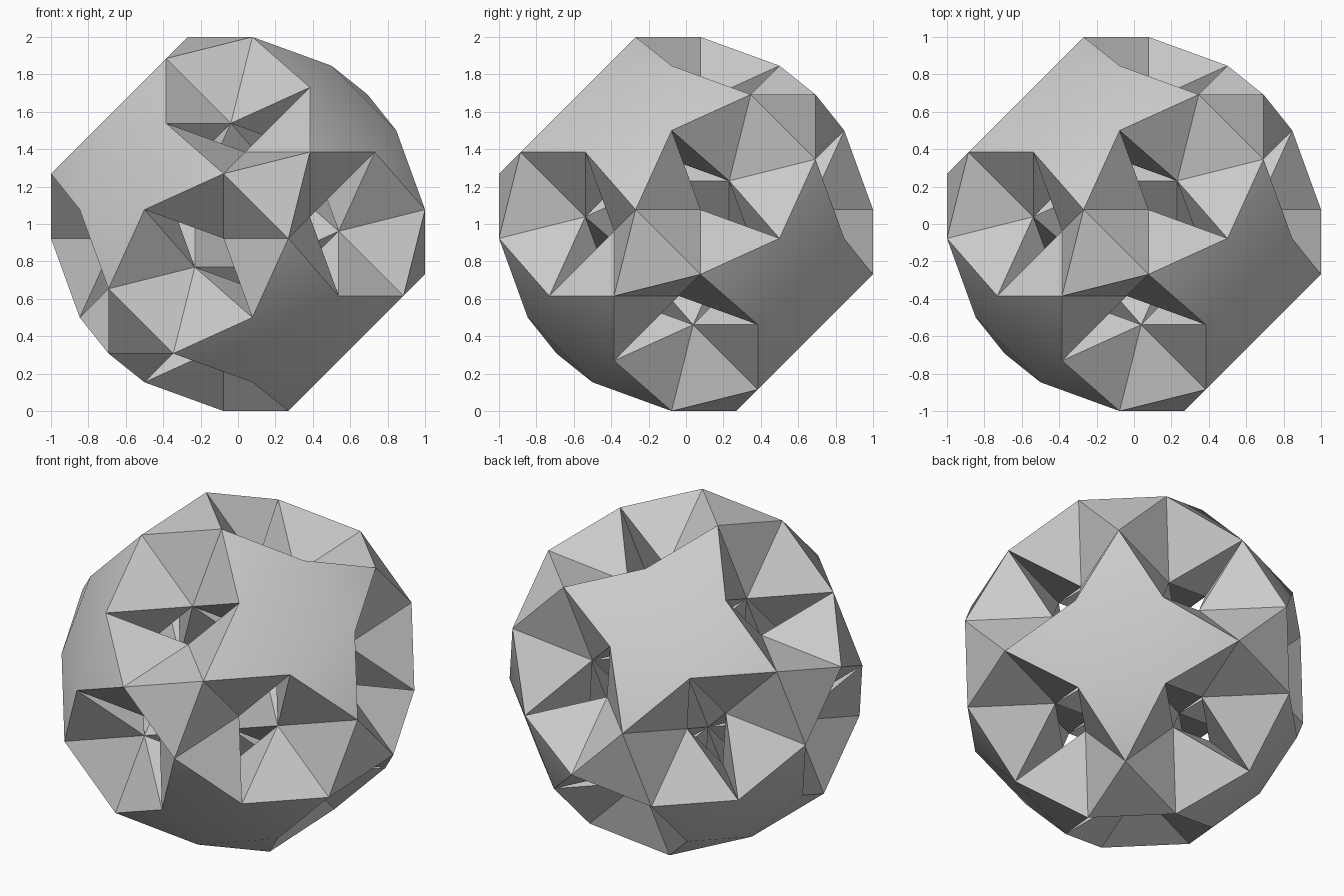
import bpy
import bmesh
from itertools import permutations, product
from math import pi, radians
from mathutils import Matrix, Vector

cube = bpy.data.objects.get("Cube")
if cube:
    bpy.data.objects.remove(cube, do_unlink=True)

# One flat colour
grey = bpy.data.materials.new("light_grey")
grey.use_nodes = True
colour = (0.6, 0.6, 0.6, 1)
grey.diffuse_color = colour
grey.node_tree.nodes["Principled BSDF"].inputs["Base Color"].default_value = colour

# One seed of each kind of face; the cube's symmetries repeat it all round
SEEDS = [
    [(8, 3, 0), (8, 0, 3), (8, -3, 0), (8, 0, -3)],   # middle of star cap
    [(7, 4, 4), (8, 3, 0), (8, 0, 3)],                # point of star cap
    [(7, 4, 4), (4, 7, 4), (4, 4, 7)],                # corner plate
    [(7, 4, 4), (4, 7, 4), (4, 4, 1)],                # funnel end
    [(7, 4, 4), (8, 3, 0), (4, 4, 1)],                # funnel side
    [(8, 3, 0), (4, 4, 1), (5, 0, 0)],                # tunnel wall
    [(5, 0, 0), (4, 4, 1), (4, 1, 4)],                # underside of cap
    [(3, 0, 0), (4, 4, 1), (4, 1, 4)],                # strut side
    [(3, 0, 0), (0, 3, 0), (4, 4, 1)],                # strut base
]


def symmetries():
    for order in permutations(range(3)):
        for signs in product((1, -1), repeat=3):
            yield lambda p: tuple(s * p[i] for s, i in zip(signs, order))


# Closed shell with twelve funnels and a braced hollow middle
bm = bmesh.new()
verts, done = {}, set()
for seed in SEEDS:
    for turn in symmetries():
        corners = [turn(p) for p in seed]
        key = frozenset(corners)
        if key in done:
            continue
        done.add(key)
        for p in corners:
            if p not in verts:
                verts[p] = bm.verts.new(p)
        bm.faces.new([verts[p] for p in corners])
bmesh.ops.recalc_face_normals(bm, faces=bm.faces)

# Half turn about the corner axis, then scale and stand on the ground
place = (Matrix.Translation((0, 0, 1))
         @ Matrix.Scale(3 / 26, 4)
         @ Matrix.Rotation(pi, 4, Vector((1, 1, 1))))
bm.transform(place)

mesh = bpy.data.meshes.new("pierced_shell")
bm.to_mesh(mesh)
bm.free()
mesh.materials.append(grey)
shell = bpy.data.objects.new("pierced_shell", mesh)
bpy.context.collection.objects.link(shell)

# Star caps shade softly, all other edges stay sharp
bpy.context.view_layer.objects.active = shell
shell.select_set(True)
bpy.ops.object.shade_smooth_by_angle(angle=radians(30))
